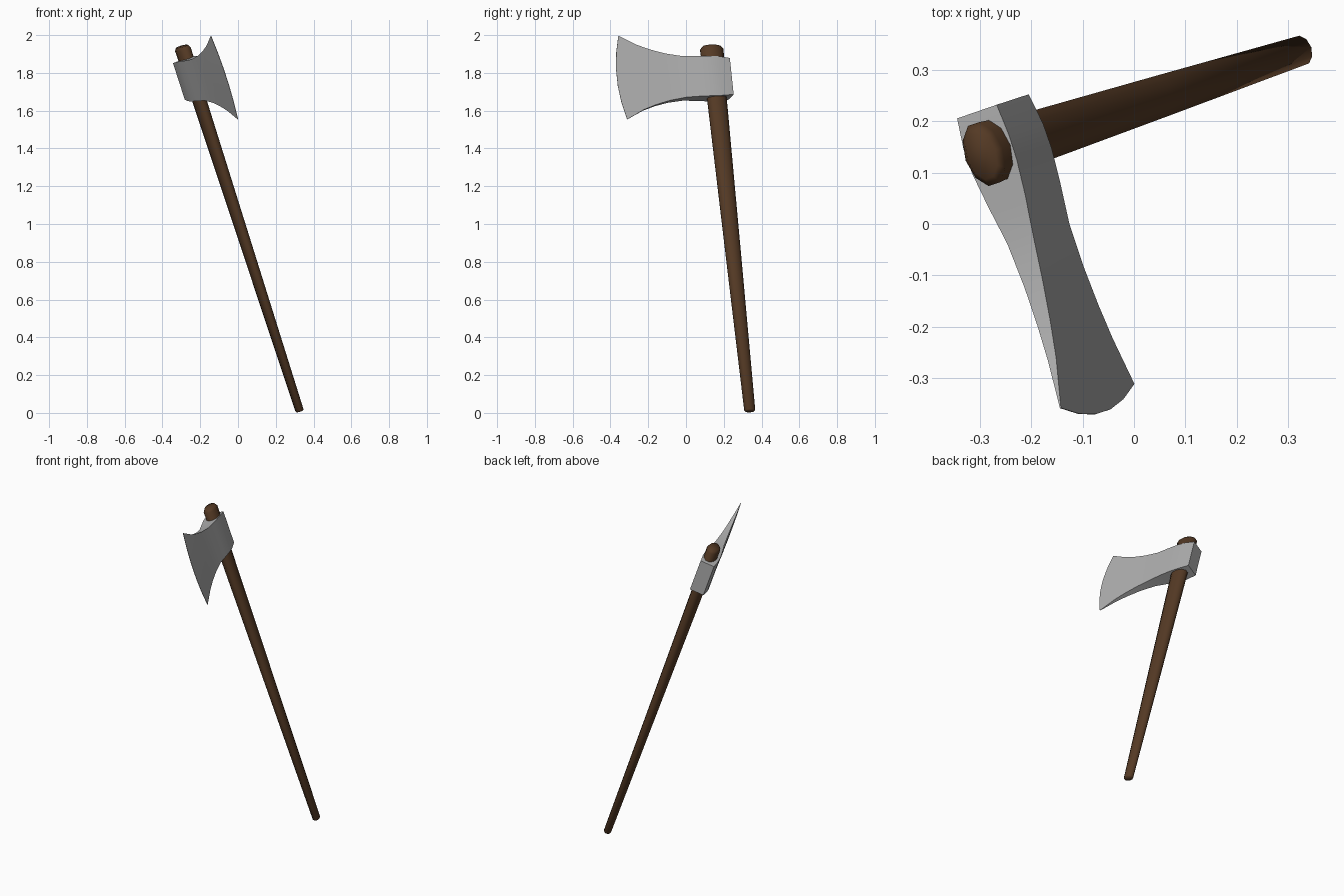
import bpy, bmesh, math
from mathutils import Vector

if "Cube" in bpy.data.objects:
    bpy.data.objects.remove(bpy.data.objects["Cube"])

# Axe frame: S runs up the handle, U towards the cutting edge, V across the head
BOTTOM = Vector((0.327, 0.338, 0.008))
TOP = Vector((-0.295, 0.135, 1.935))
S = (TOP - BOTTOM).normalized()
U = Vector((0.325, -0.945, 0.004))
U = (U - S * U.dot(S)).normalized()
V = S.cross(U)
HEAD = BOTTOM.lerp(TOP, 0.915)


def material(name, rgb):
    m = bpy.data.materials.new(name)
    m.diffuse_color = (*rgb, 1)
    m.use_nodes = True
    m.node_tree.nodes["Principled BSDF"].inputs["Base Color"].default_value = m.diffuse_color
    return m


def loft(name, rings, mat, angle):
    """Skin a list of closed rings and cap both ends."""
    bm = bmesh.new()
    loops = [[bm.verts.new(p) for p in r] for r in rings]
    for a, b in zip(loops, loops[1:]):
        for i in range(len(a)):
            j = (i + 1) % len(a)
            bm.faces.new((a[i], a[j], b[j], b[i]))
    bm.faces.new(loops[0])
    bm.faces.new(loops[-1])
    bmesh.ops.recalc_face_normals(bm, faces=bm.faces)
    me = bpy.data.meshes.new(name)
    bm.to_mesh(me)
    bm.free()
    ob = bpy.data.objects.new(name, me)
    bpy.context.collection.objects.link(ob)
    me.materials.append(mat)
    bpy.ops.object.select_all(action='DESELECT')
    ob.select_set(True)
    bpy.context.view_layer.objects.active = ob
    bpy.ops.object.shade_smooth_by_angle(angle=math.radians(angle))
    return ob


# Tapered ten-sided oval handle with softly rounded ends
def oval(t, a, b, sides=10):
    c = BOTTOM.lerp(TOP, t)
    return [c + U * b * math.cos(k) + V * a * math.sin(k)
            for k in (2 * math.pi * (i + 0.5) / sides for i in range(sides))]


handle_rings = [(0.0, 0.017, 0.024), (0.003, 0.022, 0.03), (0.45, 0.029, 0.043),
                (0.86, 0.036, 0.054), (0.995, 0.040, 0.065), (1.003, 0.030, 0.050)]
loft("handle", [oval(*r) for r in handle_rings],
     material("dark brown wood", (0.09, 0.042, 0.018)), 80)

# Head stations: distance from handle, half thickness, half height, bow of the edge
stations = [(-0.083, 0.043, 0.102, 0), (-0.02, 0.049, 0.109, 0), (0.03, 0.048, 0.111, 0),
            (0.10, 0.040, 0.112, 0), (0.18, 0.028, 0.115, 0), (0.27, 0.020, 0.131, 0.004),
            (0.35, 0.014, 0.154, 0.012), (0.42, 0.009, 0.181, 0.02),
            (0.516, 0.001, 0.234, 0.034)]
ROWS = [-1, -0.6, -0.2, 0.2, 0.6, 1]


def section(u, thick, high, bow):
    def point(side, k):
        shift = -0.006 + 0.018 * max(u, 0)   # the head leans very slightly
        return HEAD + U * (u + bow * (1 - k * k)) + V * (side * thick + shift) + S * high * k
    return [point(-1, k) for k in ROWS] + [point(1, k) for k in reversed(ROWS)]


loft("axe_head", [section(*s) for s in stations],
     material("steel grey", (0.42, 0.42, 0.42)), 40)
